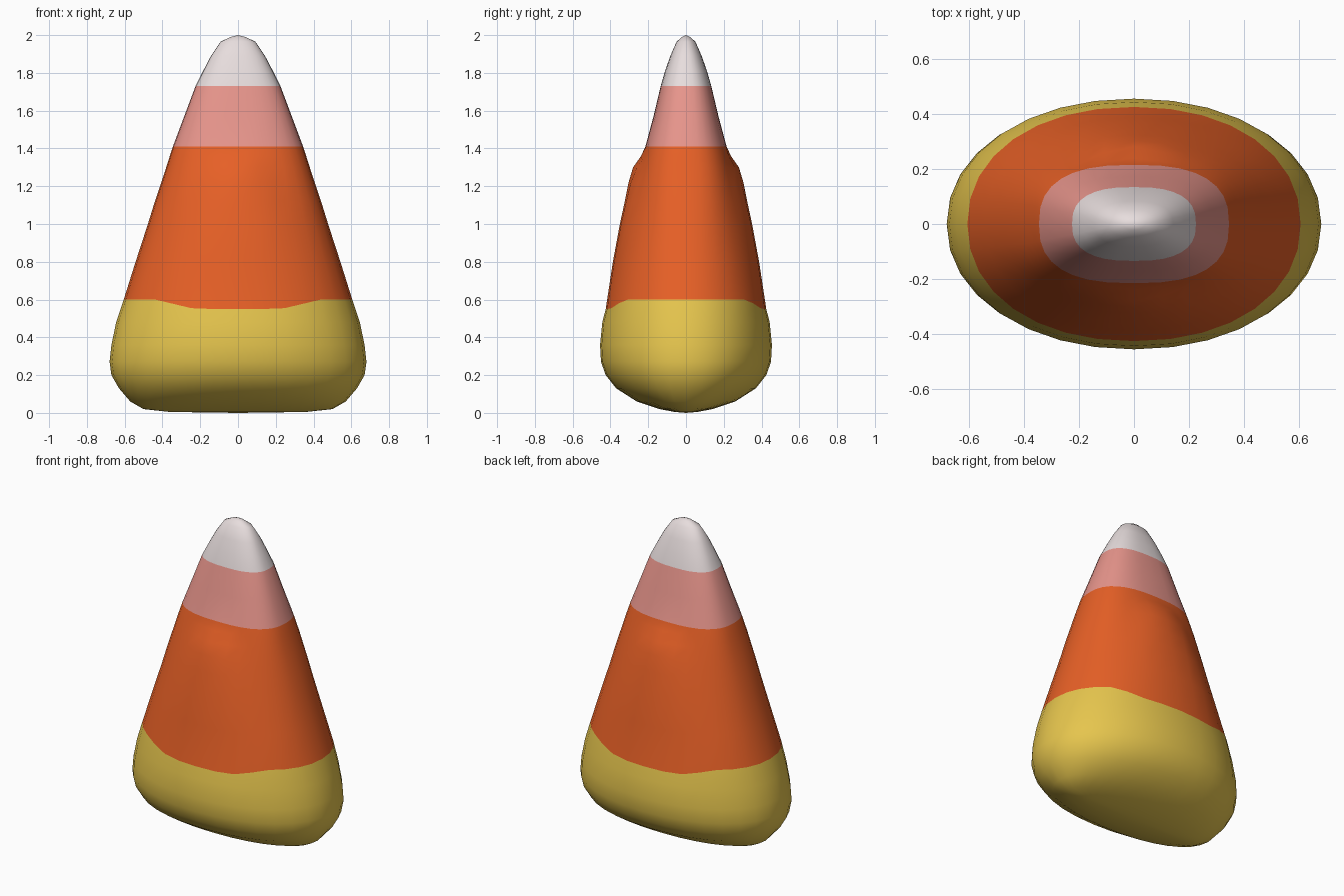
import bpy, bmesh, math

if "Cube" in bpy.data.objects:
    bpy.data.objects.remove(bpy.data.objects["Cube"])

N = 32  # sides around the body

# height, half width x, half depth y, roundness exponent, front/back bulge, bulge half width
RINGS = [
    (0.005, 0.36, 0.06, 2.2, 0, 1), (0.02, 0.50, 0.14, 2.2, 0, 1),
    (0.06, 0.57, 0.26, 2.2, 0, 1), (0.13, 0.63, 0.37, 2.15, 0, 1),
    (0.20, 0.67, 0.425, 2.1, 0, 1), (0.27, 0.68, 0.45, 2.1, 0, 1),
    (0.36, 0.67, 0.455, 2.1, 0, 1), (0.48, 0.645, 0.443, 2.1, 0, 1),
    (0.60, 0.605, 0.425, 2.15, 0, 1), (0.80, 0.542, 0.374, 2.2, 0.013, 0.45),
    (1.00, 0.477, 0.322, 2.3, 0.028, 0.36), (1.12, 0.44, 0.290, 2.4, 0.034, 0.30),
    (1.22, 0.406, 0.265, 2.5, 0.039, 0.24), (1.30, 0.38, 0.243, 2.6, 0.037, 0.18),
    (1.36, 0.361, 0.228, 2.6, 0.010, 0.13), (1.41, 0.345, 0.215, 2.6, 0, 1),
    (1.57, 0.285, 0.172, 2.6, 0, 1), (1.73, 0.225, 0.134, 2.6, 0, 1),
    (1.81, 0.185, 0.111, 2.5, 0, 1), (1.89, 0.143, 0.083, 2.4, 0, 1),
    (1.965, 0.092, 0.050, 2.2, 0, 1), (1.99, 0.04, 0.022, 2, 0, 1),
]


def material(name, rgb):
    m = bpy.data.materials.new(name)
    m.diffuse_color = (*rgb, 1)
    m.use_nodes = True
    m.node_tree.nodes["Principled BSDF"].inputs["Base Color"].default_value = m.diffuse_color
    return m


def spow(v, e):
    return math.copysign(abs(v) ** e, v)


def smooth(t):
    t = max(0.0, min(1.0, t))
    return t * t * (3 - 2 * t)


bm = bmesh.new()

# Stacked rounded rings
rings = []
for z, a, b, n, bulge, w in RINGS:
    ring = []
    for i in range(N):
        t = 2 * math.pi * i / N
        c, s = math.cos(t), math.sin(t)
        x, y = a * spow(c, 2 / n), b * spow(s, 2 / n)
        y += math.copysign(bulge * smooth(1.3 * (1 - abs(x) / w)), s)
        # the yellow/orange line dips on the broad faces
        dip = 0.05 * smooth((abs(s) - 0.72) / 0.25) if z == 0.60 else 0
        ring.append(bm.verts.new((x, y, z - dip)))
    rings.append(ring)


def color_of(z):
    return sum(z >= limit for limit in (0.60, 1.41, 1.73))


for k in range(len(rings) - 1):
    lo, hi = rings[k], rings[k + 1]
    for i in range(N):
        j = (i + 1) % N
        f = bm.faces.new((lo[i], lo[j], hi[j], hi[i]))
        f.material_index = color_of(RINGS[k][0])

# Tip and underside
tip = bm.verts.new((0, 0, 2))
base = bm.verts.new((0, 0, 0))
for i in range(N):
    j = (i + 1) % N
    bm.faces.new((rings[-1][i], rings[-1][j], tip)).material_index = 3
    bm.faces.new((rings[0][j], rings[0][i], base)).material_index = 0

for f in bm.faces:
    f.smooth = True
bmesh.ops.recalc_face_normals(bm, faces=bm.faces)
mesh = bpy.data.meshes.new("candy_body")
bm.to_mesh(mesh)
bm.free()

# Coloured bands, bottom to top
for name, rgb in (("yellow", (0.79, 0.56, 0.075)), ("orange", (0.82, 0.12, 0.02)),
                  ("pink", (0.80, 0.30, 0.26)), ("white", (0.84, 0.76, 0.76))):
    mesh.materials.append(material(name, rgb))
body = bpy.data.objects.new("candy_body", mesh)
bpy.context.collection.objects.link(body)
